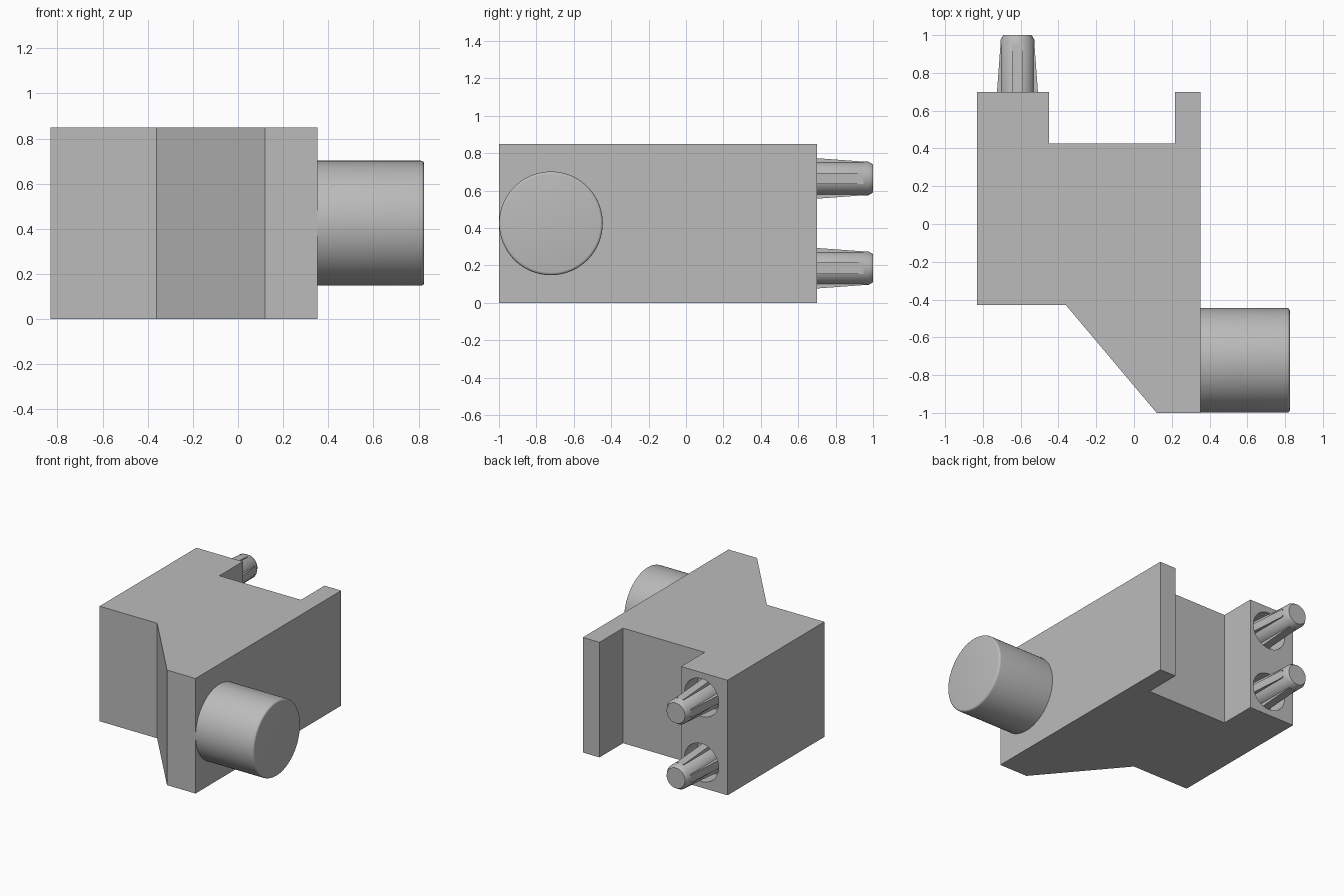
import bpy, bmesh, math
from mathutils import Matrix, Vector

old = bpy.data.objects.get("Cube")
if old:
    bpy.data.objects.remove(old, do_unlink=True)

# Single plain grey
grey = bpy.data.materials.new("plain grey")
grey.use_nodes = True
COLOUR = (0.5, 0.5, 0.5, 1)
grey.diffuse_color = COLOUR
grey.node_tree.nodes["Principled BSDF"].inputs["Base Color"].default_value = COLOUR

HEIGHT = 0.85
PIN_X, PIN_HEIGHTS = -0.617, (0.185, 0.665)
BACK = 0.70
POCKET_DEPTH, POCKET_R = 0.15, 0.14


def finish(name, bm, smooth=False):
    bmesh.ops.recalc_face_normals(bm, faces=bm.faces)
    mesh = bpy.data.meshes.new(name)
    bm.to_mesh(mesh)
    bm.free()
    mesh.materials.append(grey)
    obj = bpy.data.objects.new(name, mesh)
    bpy.context.collection.objects.link(obj)
    if smooth:
        bpy.ops.object.select_all(action="DESELECT")
        obj.select_set(True)
        bpy.context.view_layer.objects.active = obj
        bpy.ops.object.shade_smooth_by_angle(angle=math.radians(35))
    return obj


def prism(bm, outline, offset):
    """Extrude a flat outline along an offset."""
    face = bm.faces.new([bm.verts.new(p) for p in outline])
    top = bmesh.ops.extrude_face_region(bm, geom=[face])["geom"]
    bmesh.ops.translate(bm, vec=offset, verts=[v for v in top if isinstance(v, bmesh.types.BMVert)])


def lathe(bm, profile, segments=48):
    """Closed solid of revolution around z from (radius, height) points."""
    rings = []
    for r, h in profile:
        rings.append([bm.verts.new((r * math.cos(a), r * math.sin(a), h))
                      for a in (math.tau * i / segments for i in range(segments))])
    for low, high in zip(rings, rings[1:]):
        for i in range(segments):
            j = (i + 1) % segments
            bm.faces.new((low[i], low[j], high[j], high[i]))
    bm.faces.new(rings[0])
    bm.faces.new(rings[-1])


# Main block: notched plan with a sloping front shoulder
plan = [(-0.83, -0.43), (-0.36, -0.43), (0.12, -1.0), (0.353, -1.0), (0.353, BACK),
        (0.217, BACK), (0.217, 0.425), (-0.45, 0.425), (-0.45, BACK), (-0.83, BACK)]
bm = bmesh.new()
prism(bm, [(x, y, 0) for x, y in plan], (0, 0, HEIGHT))
body = finish("body_block", bm)

to_back = Matrix.Rotation(-math.pi / 2, 4, "X")   # local z becomes +y
to_left = Matrix.Rotation(math.pi / 2, 4, "Y")    # local z becomes +x

# Round pockets around the pins
for i, z in enumerate(PIN_HEIGHTS):
    bm = bmesh.new()
    lathe(bm, [(POCKET_R, -POCKET_DEPTH), (POCKET_R, 0.1)])
    cutter = finish(f"pocket_cutter_{i + 1}", bm)
    cutter.matrix_world = Matrix.Translation((PIN_X, BACK, z)) @ to_back
    cutter.hide_render = True
    cutter.hide_set(True)
    cut = body.modifiers.new(f"pocket_{i + 1}", "BOOLEAN")
    cut.operation, cut.solver, cut.object = "DIFFERENCE", "EXACT", cutter

# Bake the pockets and drop the cutters
bpy.context.view_layer.update()
baked = bpy.data.meshes.new_from_object(body.evaluated_get(bpy.context.evaluated_depsgraph_get()))
body.modifiers.clear()
body.data = baked
for i in (1, 2):
    bpy.data.objects.remove(bpy.data.objects[f"pocket_cutter_{i}"], do_unlink=True)

# Side knob with a softened rim
bm = bmesh.new()
R, END = 0.277, 0.475
rim = [(R - 0.015 + 0.015 * math.cos(a), END - 0.015 + 0.015 * math.sin(a))
       for a in (math.pi / 2 * k / 4 for k in range(5))]
lathe(bm, [(R, -0.01)] + rim, 96)
knob = finish("side_knob", bm, True)
knob.matrix_world = Matrix.Translation((0.35, -0.722, 0.425)) @ to_left

# Locating pins: round core, chamfered tip and four tapering ribs
for name, z in zip(("lower", "upper"), PIN_HEIGHTS):
    bm = bmesh.new()
    lathe(bm, [(0.09, -POCKET_DEPTH - 0.01), (0.09, 0.275), (0.075, 0.30)])
    pin = finish(f"{name}_pin", bm, True)
    pin.matrix_world = Matrix.Translation((PIN_X, BACK, z)) @ to_back

    bm = bmesh.new()
    for k in range(4):
        turn = Matrix.Rotation(k * math.pi / 2, 4, "Z")
        section = [(0.05, -0.03, -POCKET_DEPTH - 0.01), (0.12, -0.03, -POCKET_DEPTH - 0.01),
                   (0.09, -0.03, 0.25), (0.05, -0.03, 0.25)]
        prism(bm, [turn @ Vector(p) for p in section], turn @ Vector((0, 0.06, 0)))
    ribs = finish(f"{name}_pin_ribs", bm)
    ribs.matrix_world = Matrix.Translation((PIN_X, BACK, z)) @ to_back
